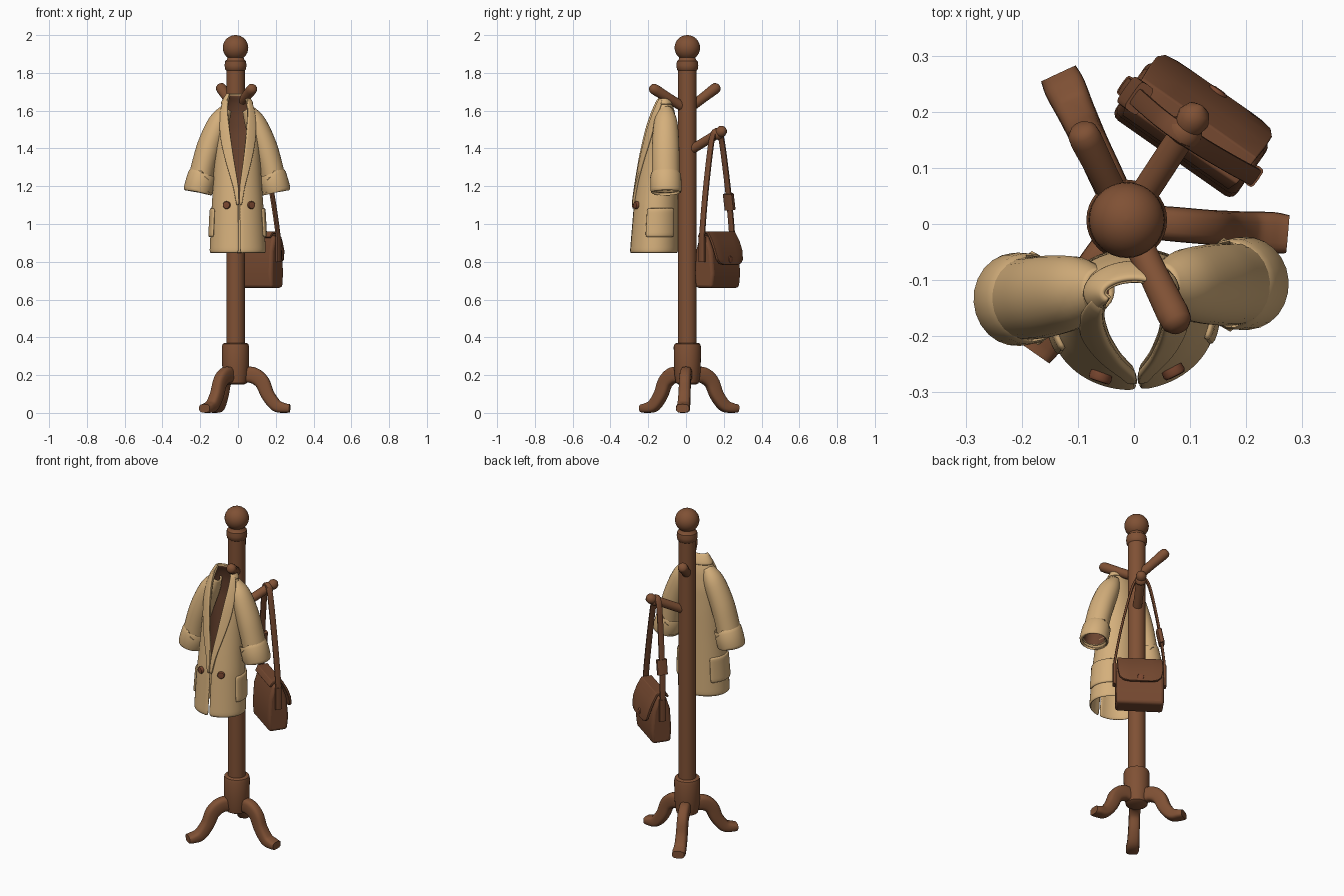
import bpy, bmesh, math
from mathutils import Vector, Matrix

if "Cube" in bpy.data.objects:
    bpy.data.objects.remove(bpy.data.objects["Cube"])


def material(name, rgb):
    m = bpy.data.materials.new(name)
    m.diffuse_color = (*rgb, 1)
    m.use_nodes = True
    m.node_tree.nodes["Principled BSDF"].inputs["Base Color"].default_value = m.diffuse_color
    return m


WOOD = material("brown wood", (0.215, 0.082, 0.035))
LEATHER = material("brown leather", (0.175, 0.065, 0.029))
CLOTH = material("tan cloth", (0.66, 0.43, 0.20))
BUTTON = material("red brown button", (0.20, 0.065, 0.03))
LINING = material("dark brown lining", (0.15, 0.06, 0.03))


def make(name, verts, faces, mats, matrix=None, thick=0, bevel=0, subsurf=0, angle=40):
    me = bpy.data.meshes.new(name)
    me.from_pydata([tuple(v) for v in verts], [], faces)
    ob = bpy.data.objects.new(name, me)
    bpy.context.collection.objects.link(ob)
    for m in mats:
        me.materials.append(m)
    if matrix:
        ob.matrix_world = matrix
    bpy.ops.object.select_all(action='DESELECT')
    ob.select_set(True)
    bpy.context.view_layer.objects.active = ob
    bpy.ops.object.shade_smooth_by_angle(angle=math.radians(angle))
    if thick:
        s = ob.modifiers.new("thickness", 'SOLIDIFY')
        s.thickness, s.offset = thick, -1
        s.material_offset = 1 if len(mats) > 1 else 0
    if bevel:
        b = ob.modifiers.new("bevel", 'BEVEL')
        b.width, b.segments = bevel, 3
    if subsurf:
        ob.modifiers.new("smooth", 'SUBSURF').levels = subsurf
    return ob


def spline(rows, k):
    """Catmull-Rom resampling of a list of tuples."""
    rows = [Vector(r) for r in rows]
    out = []
    for i in range(len(rows) - 1):
        a, b, c, d = rows[max(i - 1, 0)], rows[i], rows[i + 1], rows[min(i + 2, len(rows) - 1)]
        for j in range(k):
            t = j / k
            out.append(0.5 * (2 * b + (c - a) * t + (2 * a - 5 * b + 4 * c - d) * t * t
                              + (3 * b - a - 3 * c + d) * t ** 3))
    return out + [rows[-1]]


def sweep(name, rows, side, mats, n=20, k=5, power=1.0, caps=True, **kw):
    """Rows are x, y, z, half size along side, half size across."""
    rows = spline(rows, k)
    pts = [Vector(r[:3]) for r in rows]
    verts, faces = [], []
    for i, p in enumerate(pts):
        t = (pts[min(i + 1, len(pts) - 1)] - pts[max(i - 1, 0)]).normalized()
        s = Vector(side)
        s = (s - t * s.dot(t)).normalized()
        q = t.cross(s)
        for j in range(n):
            c, w = math.cos(2 * math.pi * j / n), math.sin(2 * math.pi * j / n)
            c, w = [math.copysign(abs(v) ** power, v) for v in (c, w)]
            verts.append(p + s * rows[i][3] * c + q * rows[i][4] * w)
    for i in range(len(pts) - 1):
        for j in range(n):
            a, b = i * n + j, i * n + (j + 1) % n
            faces.append((a, b, b + n, a + n))
    if caps:
        faces += [tuple(range(n))[::-1], tuple(range(len(verts) - n, len(verts)))]
    return make(name, verts, faces, mats, **kw)


# --- Stand: turned pole, hub, finial ---
CX, CY = -0.013, 0.007


def turned(name, profile):
    sweep(name, [(CX, CY, z, r, r) for r, z in profile], (1, 0, 0), [WOOD], n=32, k=1)


turned("pole", [(0.049, 0.2), (0.049, 1.83)])
turned("hub", [(0.045, 0.15), (0.06, 0.158), (0.068, 0.2), (0.071, 0.26), (0.072, 0.35),
               (0.068, 0.365), (0.058, 0.37)])
turned("neck_ring", [(0.047, 1.81), (0.055, 1.818), (0.058, 1.84), (0.055, 1.862),
                     (0.046, 1.87), (0.04, 1.89)])
ball = [(0.067 * math.sin(math.pi * i / 16) + 0.0005, 1.933 - 0.067 * math.cos(math.pi * i / 16))
        for i in range(17)]
turned("finial_ball", ball)

# --- Three curved legs ---
LEG = [(0.03, 0.20, 0.03, 0.04), (0.09, 0.20, 0.031, 0.043), (0.14, 0.165, 0.031, 0.04),
       (0.172, 0.095, 0.032, 0.036), (0.215, 0.04, 0.034, 0.033), (0.26, 0.026, 0.037, 0.026),
       (0.288, 0.024, 0.034, 0.022)]
for i in range(3):
    a = math.radians(-5 + 120 * i)
    sweep(f"leg_{i + 1}", [(CX + r * math.cos(a), CY + r * math.sin(a), z, w, h) for r, z, w, h in LEG],
          (-math.sin(a), math.cos(a), 0), [WOOD], power=0.65)

# --- Three slanted pegs ---
PEGS = {"front_peg": (0.078, -0.178, 1.605, 1.72), "back_peg": (-0.093, 0.165, 1.605, 1.725),
        "bag_peg": (0.11, 0.195, 1.38, 1.495)}
for name, (x, y, z0, z1) in PEGS.items():
    a, b = Vector((CX, CY, z0)), Vector((x, y, z1))
    prof = [(0, 0.026), (0.5, 0.026), (0.9, 0.029), (0.99, 0.027), (1.04, 0.018), (1.055, 0.004)]
    if name == "bag_peg":
        prof = [(0, 0.025), (0.78, 0.025), (0.81, 0.032), (0.87, 0.032), (0.9, 0.026),
                (0.97, 0.03), (1.04, 0.022), (1.08, 0.004)]
    sweep(name, [(*a.lerp(b, t), r, r) for t, r in prof], (1, -0.3, 0), [WOOD], k=1)

# --- Coat: open shell from cross-sections (z, half width, front y, back y, half gap) ---
COAT = [(0.845, .150, -.298, -.042, .003), (1.1, .137, -.277, -.042, .003),
        (1.2, .130, -.263, -.042, .004), (1.35, .122, -.24, -.042, .027),
        (1.5, .118, -.21, -.046, .045), (1.6, .097, -.18, -.06, .054),
        (1.66, .068, -.155, -.08, .05), (1.69, .048, -.14, -.10, .038)]
COAT_M = (Matrix.Translation((-0.003, -0.15, 0)) @ Matrix.Rotation(math.radians(4), 4, 'Z')
          @ Matrix.Translation((0, 0.15, 0)))


def section(z):
    for p, q in zip(COAT, COAT[1:]):
        if z <= q[0] or q is COAT[-1]:
            f = (z - p[0]) / (q[0] - p[0])
            return [u + (v - u) * f for u, v in zip(p, q)]


def coat_point(z, t, off=0.0):
    _, a, yf, yb, _ = section(z)
    return Vector(((a + off) * math.sin(t), (yf + yb) / 2 - ((yb - yf) / 2 + off) * math.cos(t), z))


def gap_angle(z):
    s = section(z)
    return math.asin(s[4] / s[1])


def patch(name, z0, z1, span, off, thick, mats, nz=12, nt=12, lined=False):
    """Piece of the coat surface; span(z) gives start and end angle."""
    verts, faces = [], []
    for i in range(nz + 1):
        z = z0 + (z1 - z0) * i / nz
        t0, t1 = span(z)
        verts += [coat_point(z, t0 + (t1 - t0) * j / nt, off) for j in range(nt + 1)]
    for i in range(nz):
        for j in range(nt):
            a = i * (nt + 1) + j
            faces.append((a, a + 1, a + nt + 2, a + nt + 1))
    ob = make(name, verts, faces, mats, COAT_M, thick=thick, subsurf=1, angle=60)
    if lined:  # lining colour on the inside of the upper part only
        for p in ob.data.polygons:
            p.material_index = 1 if p.center.z > 1.12 else 0


TAU = 2 * math.pi
patch("coat_body", 0.845, 1.69, lambda z: (gap_angle(z), TAU - gap_angle(z)), 0, 0.012,
      [CLOTH, CLOTH, LINING], nz=26, nt=40, lined=True)
patch("coat_collar", 1.635, 1.695, lambda z: (gap_angle(z), TAU - gap_angle(z)), 0.009, 0.012,
      [CLOTH], nz=4, nt=24)


def lapel_width(z):
    return 0.08 + 0.42 * min(1, (z - 1.1) / 0.35)


patch("lapel_right", 1.1, 1.67, lambda z: (gap_angle(z) - 0.02, gap_angle(z) + lapel_width(z)),
      0.012, 0.014, [CLOTH], nt=6)
patch("lapel_left", 1.1, 1.67, lambda z: (TAU - gap_angle(z) - lapel_width(z), TAU - gap_angle(z) + 0.02),
      0.012, 0.014, [CLOTH], nt=6)
patch("pocket_right", 0.93, 1.085, lambda z: (1.1, 2.4), 0.011, 0.014, [CLOTH], nz=6, nt=8)
patch("pocket_left", 0.93, 1.085, lambda z: (TAU - 2.4, TAU - 1.1), 0.011, 0.014, [CLOTH], nz=6, nt=8)

for s, label in ((1, "right"), (-1, "left")):
    # Sleeve and turned-up cuff
    sweep(f"sleeve_{label}", [(s * x, y, z, r, w) for x, y, z, r, w in (
        (.055, -.112, 1.61, .035, .03), (.095, -.114, 1.54, .062, .056), (.145, -.118, 1.42, .072, .064),
        (.18, -.12, 1.3, .073, .064), (.203, -.12, 1.19, .072, .066))],
        (0, 1, 0), [CLOTH, LINING], n=24, caps=False, matrix=COAT_M, thick=0.01)
    sweep(f"cuff_{label}", [(s * x, -.12, z, r, w) for x, z, r, w in (
        (.182, 1.268, .074, .068), (.185, 1.258, .081, .076), (.206, 1.18, .083, .078),
        (.209, 1.168, .076, .071))],
        (0, 1, 0), [CLOTH], n=24, k=2, caps=False, matrix=COAT_M, thick=0.014)
    # Button
    p = coat_point(1.1, 0.48 * s)
    d = Vector((math.sin(0.48 * s) * 0.8, -math.cos(0.48 * s), 0)).normalized()
    sweep(f"coat_button_{label}", [(*(p + d * h), r, r) for h, r in (
        (-.008, .019), (.008, .021), (.013, .018), (.014, .01))],
        (0, 0, 1), [BUTTON], n=16, k=1, matrix=COAT_M)

# --- Bag in its own frame: x along width, y outward, z up ---
BAG_M = Matrix.Translation((0.10, 0.165, 0)) @ Matrix.Rotation(math.radians(-35), 4, 'Z')


def extrude(name, prof, half, closed, mats, **kw):
    n = len(prof)
    verts = [(u, d, z) for u in (-half, half) for d, z in prof]
    faces = [(i, (i + 1) % n, (i + 1) % n + n, i + n) for i in range(n if closed else n - 1)]
    if closed:
        faces += [tuple(range(n))[::-1], tuple(range(n, 2 * n))]
    ob = make(name, verts, faces, mats, BAG_M, **kw)
    bm = bmesh.new()
    bm.from_mesh(ob.data)
    bmesh.ops.recalc_face_normals(bm, faces=bm.faces)
    bm.to_mesh(ob.data)
    bm.free()
    return ob


extrude("bag_body", [(-.052, .662), (.055, .662), (.064, .74), (.052, .86), (.022, .938),
                     (-.025, .938), (-.05, .86), (-.058, .74)], 0.132, True, [LEATHER], bevel=0.016)
# Flap: three rows narrowing to a rounded lower edge
flap = [(-.034, .925, .115), (-.022, .948, .122), (.022, .948, .124), (.045, .905, .126),
        (.064, .855, .125), (.073, .81, .116), (.076, .79, .095), (.077, .782, .06)]
fv = [(u * w, d, z) for d, z, w in flap for u in (-1, -.5, 0, .5, 1)]
ff = [(i * 5 + j, i * 5 + j + 5, i * 5 + j + 6, i * 5 + j + 1) for i in range(7) for j in range(4)]
make("bag_flap", fv, ff, [LEATHER], BAG_M, thick=0.014, bevel=0.003)
sweep("bag_clasp", [(0, d, .81, r, r) for d, r in ((.065, .02), (.083, .021), (.09, .017), (.092, .008))],
      (1, 0, 0), [BUTTON], n=16, k=1, matrix=BAG_M)
# Shoulder strap over the peg, with side tabs and buckle
half_strap = [(-.14, .84), (-.138, .94), (-.108, 1.15), (-.062, 1.38), (-.034, 1.47)]
path = half_strap + [(0, 1.497)] + [(-u, z) for u, z in half_strap[::-1]]
sweep("bag_strap", [(u - 0.012 * max(0, (z - .9) / .6), -0.012 * max(0, (z - .9) / .6), z, .017, .007)
                    for u, z in path], (0, 1, 0), [LEATHER], n=12, k=6, power=0.5, matrix=BAG_M)
for s, label in ((1, "right"), (-1, "left")):
    sweep(f"strap_tab_{label}", [(s * .139, 0, .80, .02, .01), (s * .139, 0, .93, .02, .01)],
          (0, 1, 0), [LEATHER], n=12, k=1, power=0.5, matrix=BAG_M)
sweep("strap_buckle", [(-.125, -.004, 1.075, .029, .015), (-.108, -.004, 1.16, .029, .015)],
      (0, 1, 0), [LEATHER], n=16, k=1, power=0.4, matrix=BAG_M)
